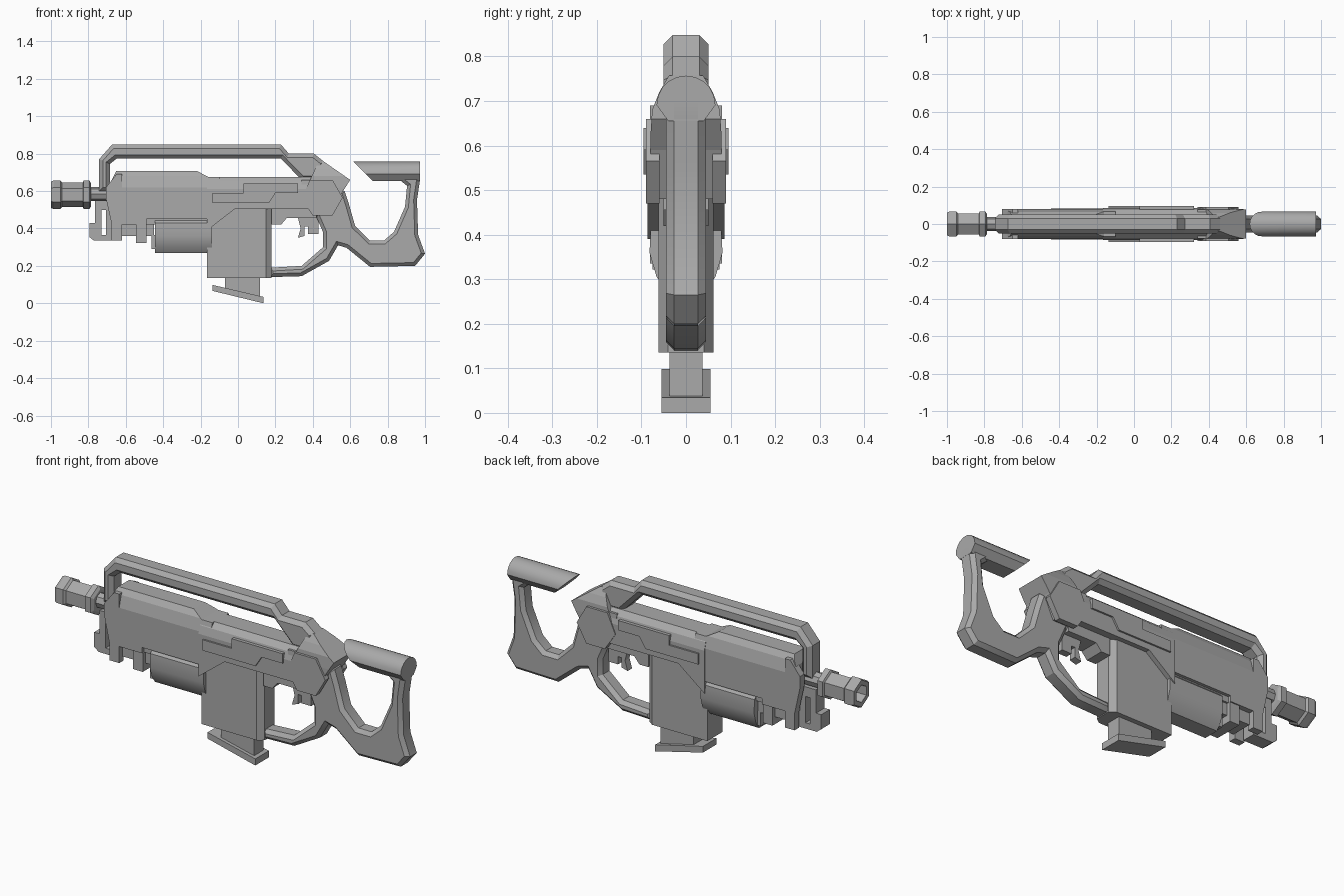
import bpy, bmesh, math
from mathutils import Vector

cube = bpy.data.objects.get("Cube")
if cube:
    bpy.data.objects.remove(cube)

grey = bpy.data.materials.new("gunmetal grey")
grey.use_nodes = True
colour = (0.4, 0.4, 0.4, 1)
grey.diffuse_color = colour
grey.node_tree.nodes["Principled BSDF"].inputs["Base Color"].default_value = colour


def finish(name, bm, smooth=None):
    """Turn a bmesh into a named object in the shared material."""
    bmesh.ops.recalc_face_normals(bm, faces=bm.faces)
    mesh = bpy.data.meshes.new(name)
    bm.to_mesh(mesh)
    bm.free()
    mesh.materials.append(grey)
    obj = bpy.data.objects.new(name, mesh)
    bpy.context.collection.objects.link(obj)
    if smooth:
        bpy.context.view_layer.objects.active = obj
        obj.select_set(True)
        bpy.ops.object.shade_smooth_by_angle(angle=math.radians(smooth))
        obj.select_set(False)
    return obj


def plate(name, outline, half, bevel=0, taper=None, inner=None, smooth=None):
    """Extrude a side outline (x, z) across y, centred, or as a mirrored pair from inner to half.
    Taper holds (height, width) steps narrowing the upper part."""
    bm = bmesh.new()
    for near, far in ([(-half, half)] if inner is None else [(inner, half), (-half, -inner)]):
        face = bm.faces.new([bm.verts.new((x, near, z)) for x, z in outline])
        out = bmesh.ops.extrude_face_region(bm, geom=[face])
        for v in out["geom"]:
            if isinstance(v, bmesh.types.BMVert):
                v.co.y = far
    if bevel:
        bm.normal_update()
        rim = [e for e in bm.edges if abs(e.verts[0].co.y - e.verts[1].co.y) < 1e-5]
        bmesh.ops.bevel(bm, geom=rim, offset=bevel, segments=1, affect='EDGES', clamp_overlap=True)
    if taper:
        for z, _ in taper:
            bmesh.ops.bisect_plane(bm, geom=bm.verts[:] + bm.edges[:] + bm.faces[:],
                                   plane_co=(0, 0, z), plane_no=(0, 0, 1))
        for v in bm.verts:
            for (z0, w0), (z1, w1) in zip(taper, taper[1:]):
                if z0 < v.co.z <= z1 + 1e-4:
                    w = w0 + (w1 - w0) * (v.co.z - z0) / (z1 - z0)
                    v.co.y = math.copysign(w, v.co.y)
                    break
    return finish(name, bm, smooth)


def box(name, x0, x1, z0, z1, half, **kw):
    return plate(name, [(x0, z0), (x1, z0), (x1, z1), (x0, z1)], half, **kw)


def loft(name, rings, smooth=None, caps=True):
    """Bridge equal rings of points."""
    bm = bmesh.new()
    loops = [[bm.verts.new(p) for p in ring] for ring in rings]
    n = len(loops[0])
    for a, b in zip(loops, loops[1:]):
        for i in range(n):
            j = (i + 1) % n
            bm.faces.new((a[i], a[j], b[j], b[i]))
    if caps:
        bm.faces.new(loops[0])
        bm.faces.new(loops[-1])
    return finish(name, bm, smooth)


def turned(name, profile, sides, z):
    """Faceted turning about the bore line, with a corner at the top."""
    rings = []
    for x, r in profile:
        turn = [math.tau * i / sides for i in range(sides)]
        rings.append([(x, r * math.sin(a), z + r * math.cos(a)) for a in turn])
    return loft(name, rings)


# Muzzle and barrel
turned("muzzle_brake", [(-.9, .04), (-1, .045), (-1, .07), (-.985, .077), (-.95, .077),
                        (-.94, .066), (-.83, .066), (-.825, .077), (-.795, .077),
                        (-.785, .06), (-.785, .03)], 6, .58)
turned("barrel", [(-.8, .038), (-.6, .038)], 8, .585)

# Front bracket, with a slot between two posts
plate("front_bracket", [(-.765, .525), (-.765, .43), (-.795, .43), (-.795, .355), (-.77, .335),
                        (-.66, .335), (-.66, .55), (-.705, .525), (-.705, .365), (-.73, .365),
                        (-.73, .525)], .035)
box("bracket_bridge", -.765, -.67, .5, .55, .035)

# Fore body with sloped shoulders and forked front
plate("fore_body", [(-.675, .42), (-.49, .42), (-.49, .45), (-.1, .45), (-.1, .676), (-.16, .676),
                    (-.22, .708), (-.65, .708), (-.675, .66)], .081,
      taper=[(.62, .081), (.68, .065), (.708, .045)])
plate("front_cheeks", [(-.65, .69), (-.706, .62), (-.706, .56), (-.675, .42), (-.675, .335),
                       (-.62, .335), (-.62, .69)], .081, inner=.045,
      taper=None)
box("fore_underside", -.62, -.45, .36, .43, .055)
box("fore_rib", -.545, -.49, .322, .43, .075)
box("under_rail", -.49, -.14, .42, .46, .065)

# Rounded under-barrel housing
half = [(.05, .46), (.078, .43), (.082, .36), (.066, .305), (.04, .27)]
section = half + [(-y, z) for y, z in reversed(half)]
loft("lower_housing", [[(x, y, z) for y, z in section] for x in (-.445, -.14)], smooth=35)
box("housing_step", -.463, -.44, .29, .365, .055)

# Receiver with side strips
plate("receiver", [(-.165, .39), (-.016, .505), (.42, .505), (.42, .676), (-.165, .676)], .086,
      taper=[(.61, .086), (.65, .075), (.676, .05)])
plate("side_strips", [(-.135, .535), (.165, .535), (.2, .59), (.32, .59), (.32, .64), (.03, .64),
                      (.03, .59), (-.135, .59)], .095, inner=.07)

# Carry handle: front post, top rail and rear arm
plate("carry_handle", [(-.743, .6), (-.743, .77), (-.674, .848), (.23, .848), (.272, .8),
                       (.406, .8), (.46, .757), (.46, .66), (.34, .66), (.23, .773),
                       (-.65, .773), (-.685, .745), (-.685, .6)], .05, bevel=.02)

# Rear cowl and hexagonal pivot plates
plate("rear_cowl", [(.34, .66), (.34, .56), (.4, .48), (.505, .48), (.555, .59), (.6, .66),
                    (.46, .757), (.43, .757), (.385, .66)], .08,
      taper=[(.62, .08), (.68, .076), (.72, .06), (.758, .038)])
plate("pivot_plates", [(.385, .66), (.505, .66), (.56, .565), (.505, .47), (.4, .47),
                       (.34, .56)], .09, inner=.06)

# Magazine well with chamfered rear, magazine and slanted floor plate
plan = [(-.165, -.062), (.15, -.062), (.18, -.04), (.18, .04), (.15, .062), (-.165, .062)]
loft("magazine_well", [[(x, y, z) for x, y in plan] for z in (.136, .53)])
plate("magazine", [(-.07, .07), (.118, .03), (.118, .16), (-.07, .16)], .037)
plate("floor_plate", [(-.135, .066), (.137, 0), (.137, .034), (-.135, .098)], .055)

# Trigger guard, grip and skeleton stock in one frame
plate("stock_frame", [(.17, .14), (.34, .145), (.487, .227), (.535, .31), (.58, .297),
                      (.706, .195), (.947, .2), (1, .265), (.963, .366), (.957, .553),
                      (.973, .66), (.973, .7), (.87, .7), (.87, .655), (.904, .628),
                      (.893, .516), (.834, .382), (.78, .335), (.706, .335), (.626, .414),
                      (.594, .527), (.57, .6), (.5, .62), (.18, .53), (.18, .455),
                      (.42, .46), (.455, .38), (.455, .3), (.34, .2), (.17, .19)],
      .045, bevel=.018, smooth=30)

# Rounded cheek rest with a slanted front end
arc = [(.066 * math.cos(a), .691 + .066 * math.sin(a))
       for a in [math.pi * i / 10 for i in range(11)]]
section = arc + [(-.04, .655), (.04, .655)]
loft("cheek_rest", [[(1.375 - z, y, z) for y, z in section],
                    [(.973, y, z) for y, z in section]], smooth=35)

# Trigger and its housing
plate("trigger", [(.32, .46), (.43, .46), (.43, .37), (.375, .37), (.375, .41), (.355, .41),
                  (.355, .36), (.32, .35), (.335, .4)], .018)
plate("trigger_housing", [(.18, .42), (.23, .42), (.26, .455), (.42, .455), (.42, .52),
                          (.18, .52)], .05)
